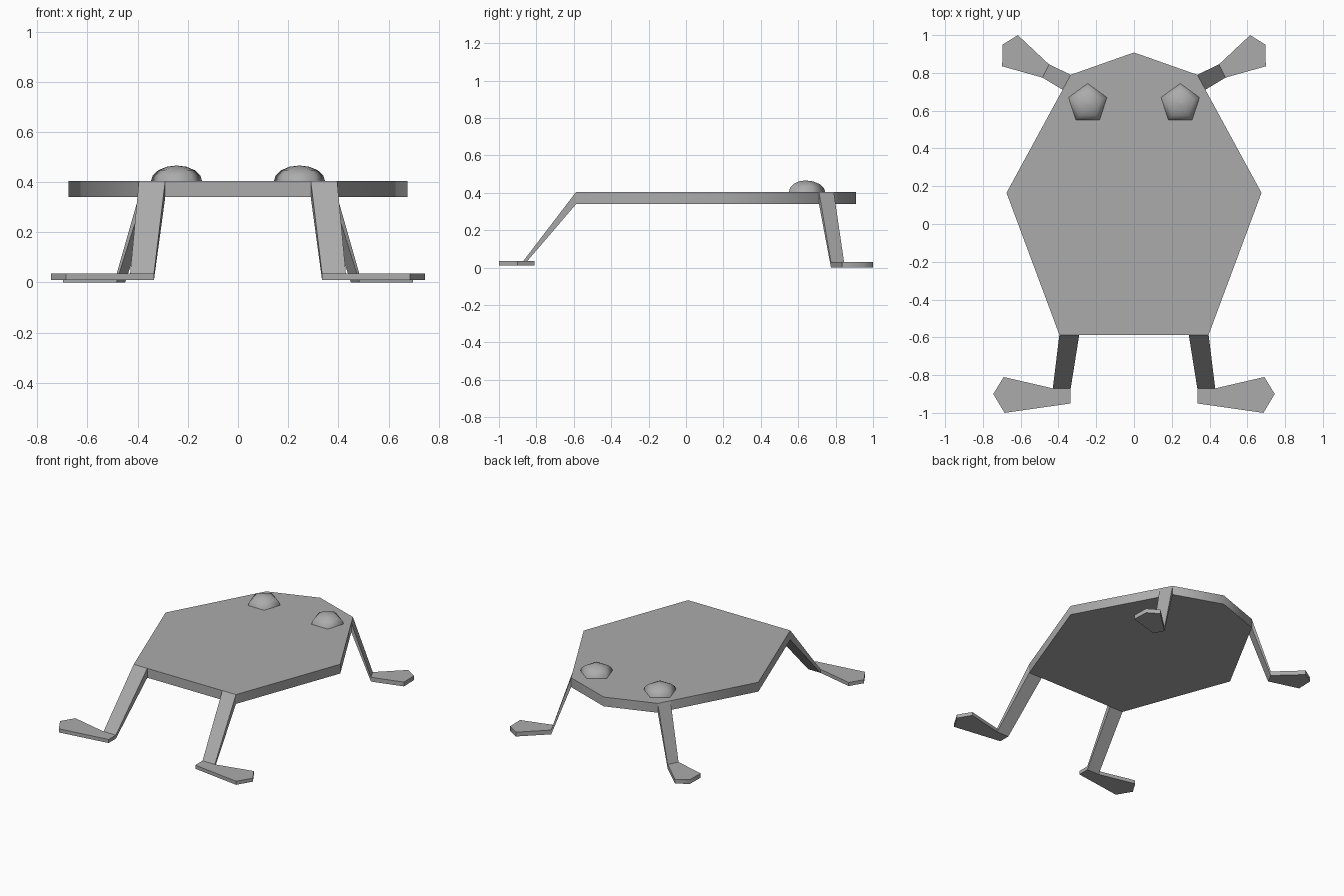
import bpy, bmesh
from math import sin, cos, pi, radians

cube = bpy.data.objects.get("Cube")
if cube:
    bpy.data.objects.remove(cube, do_unlink=True)

SHADE = (0.41, 0.41, 0.41, 1)
grey = bpy.data.materials.new("mid grey")
grey.use_nodes = True
grey.diffuse_color = SHADE
grey.node_tree.nodes["Principled BSDF"].inputs["Base Color"].default_value = SHADE

BOTTOM, TOP = 0.34, 0.405


def loft(name, rings, smooth_angle=0):
    """Skin a list of matching point loops and close both ends."""
    bm = bmesh.new()
    loops = [[bm.verts.new(p) for p in ring] for ring in rings]
    n = len(loops[0])
    for a, b in zip(loops, loops[1:]):
        for i in range(n):
            j = (i + 1) % n
            bm.faces.new((a[i], a[j], b[j], b[i]))
    bm.faces.new(loops[0][::-1])
    bm.faces.new(loops[-1])
    bmesh.ops.recalc_face_normals(bm, faces=bm.faces)
    mesh = bpy.data.meshes.new(name)
    bm.to_mesh(mesh)
    bm.free()
    mesh.materials.append(grey)
    obj = bpy.data.objects.new(name, mesh)
    bpy.context.collection.objects.link(obj)
    if smooth_angle:
        bpy.ops.object.select_all(action='DESELECT')
        obj.select_set(True)
        bpy.context.view_layer.objects.active = obj
        bpy.ops.object.shade_smooth_by_angle(angle=radians(smooth_angle))


def slab(name, outline, z0, z1, smooth_angle=0):
    loft(name, [[(x, y, z) for x, y in outline] for z in (z0, z1)], smooth_angle)


def leg(name, hip, ankle, z0, z1):
    """Bent strip between a patch of the body edge and the heel of the foot."""
    def patch(edge, lo, hi):
        (ax, ay), (bx, by) = edge
        return [(ax, ay, lo), (bx, by, lo), (bx, by, hi), (ax, ay, hi)]
    loft(name, [patch(hip, BOTTOM, TOP), patch(ankle, z0, z1)])


# Flat body plate
half = [(0.395, -0.587), (0.675, 0.165), (0.335, 0.79)]
outline = half + [(0, 0.908)] + [(-x, y) for x, y in reversed(half)]
slab("body", outline, BOTTOM, TOP, 60)

front_foot = [(0.335, -0.87), (0.43, -0.87), (0.69, -0.81),
              (0.745, -0.90), (0.685, -1.0), (0.335, -0.95)]
back_foot = [(0.45, 0.845), (0.485, 0.775), (0.698, 0.835),
             (0.695, 0.95), (0.615, 1.0)]

for side, s in (("left", 1), ("right", -1)):
    def flip(points):
        return [(s * x, y) for x, y in points]

    # Front limbs
    slab(side + "_front_foot", flip(front_foot), 0.01, 0.035)
    leg(side + "_front_leg", flip([(0.29, -0.587), (0.395, -0.587)]),
        flip(front_foot[:2]), 0.01, 0.035)

    # Back limbs
    slab(side + "_back_foot", flip(back_foot), 0, 0.03, 60)
    leg(side + "_back_leg", flip([(0.335, 0.79), (0.378, 0.711)]),
        flip(back_foot[:2]), 0, 0.03)

    # Five-sided domed eye
    rings = []
    for t in (0, pi / 8, pi / 4, 3 * pi / 8, pi / 2 - 0.01):
        r = 0.108 * cos(t)
        rings.append([(s * 0.245 + r * cos(pi / 2 + i * 2 * pi / 5),
                       0.637 + r * sin(pi / 2 + i * 2 * pi / 5),
                       0.402 + 0.064 * sin(t)) for i in range(5)])
    loft(side + "_eye", rings, 80)
